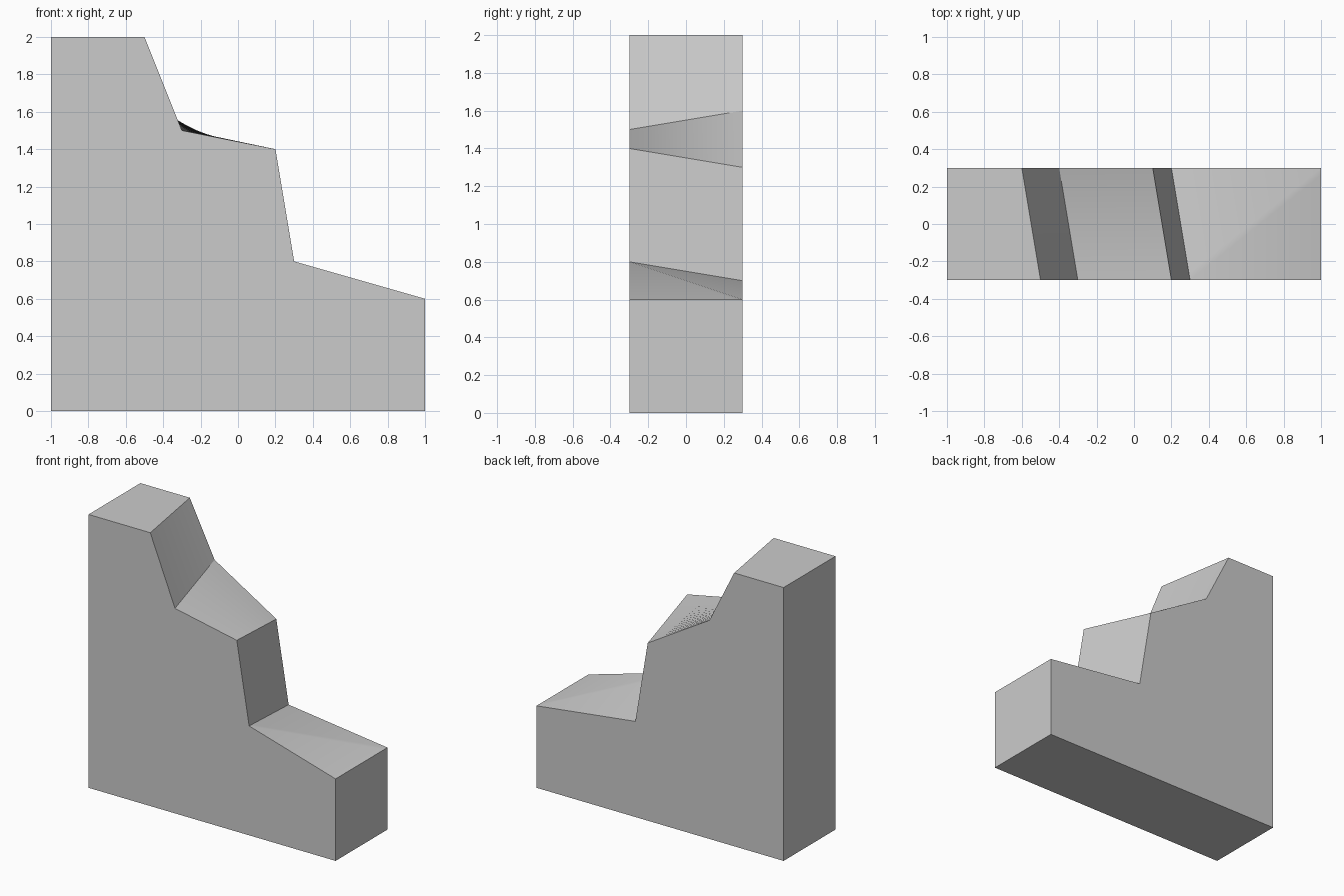
import bpy, bmesh, math
from mathutils import Vector

cube = bpy.data.objects.get("Cube")
if cube:
    bpy.data.objects.remove(cube, do_unlink=True)

# Plain grey material
grey = bpy.data.materials.new("light grey")
grey.use_nodes = True
colour = (0.6, 0.6, 0.6, 1)
grey.diffuse_color = colour
grey.node_tree.nodes["Principled BSDF"].inputs["Base Color"].default_value = colour

# Front and back step profiles (x, z), joined by ruled surfaces
FRONT = [(-1, 0), (1, 0), (1, .6), (.3, .8), (.2, 1.4), (-.3, 1.5), (-.5, 2), (-1, 2)]
BACK = [(-1, 0), (1, 0), (1, .6), (.2, .7), (.1, 1.3), (-.4, 1.6), (-.6, 2), (-1, 2)]
HALF_DEPTH = .3
ROWS = 16
LOWER_TREAD, TWISTED = 2, (4, 5)

bm = bmesh.new()
rails = []
for (fx, fz), (bx, bz) in zip(FRONT, BACK):
    start, end = Vector((fx, -HALF_DEPTH, fz)), Vector((bx, HALF_DEPTH, bz))
    rails.append([bm.verts.new(start.lerp(end, r / ROWS)) for r in range(ROWS + 1)])

# Front and back walls
bm.faces.new([rail[0] for rail in rails])
bm.faces.new([rail[-1] for rail in reversed(rails)])

# Base, sides, treads and risers
for i, a in enumerate(rails):
    b = rails[(i + 1) % len(rails)]
    if i in TWISTED:
        for r in range(ROWS):
            bm.faces.new((a[r], a[r + 1], b[r + 1], b[r]))
    elif i == LOWER_TREAD:
        bm.faces.new(a + [b[0]])
        bm.faces.new([a[-1]] + b[::-1])
    else:
        bm.faces.new(a + b[::-1])
bmesh.ops.recalc_face_normals(bm, faces=bm.faces)

mesh = bpy.data.meshes.new("stepped_block")
bm.to_mesh(mesh)
bm.free()
mesh.materials.append(grey)
block = bpy.data.objects.new("stepped_block", mesh)
bpy.context.collection.objects.link(block)

# Smooth the twisted surfaces, keep the step edges sharp
bpy.context.view_layer.objects.active = block
block.select_set(True)
bpy.ops.object.shade_smooth_by_angle(angle=math.radians(30))
